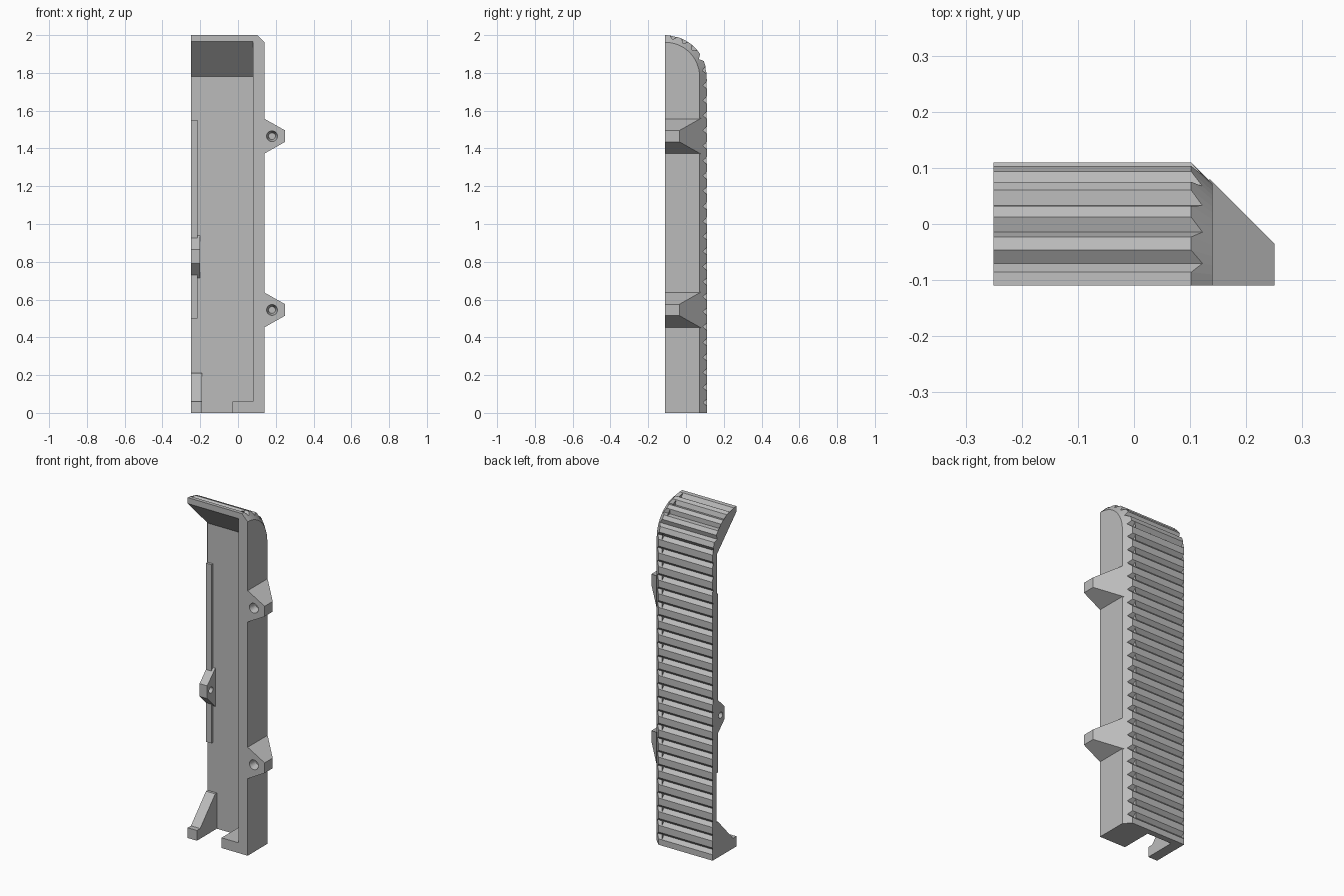
import bpy, bmesh, math
from mathutils import Vector

cube = bpy.data.objects.get("Cube")
if cube:
    bpy.data.objects.remove(cube)

grey = bpy.data.materials.new("grey_plastic")
grey.use_nodes = True
grey.diffuse_color = (0.5, 0.5, 0.5, 1)
grey.node_tree.nodes["Principled BSDF"].inputs["Base Color"].default_value = (0.5, 0.5, 0.5, 1)

FRONT, BACK, FLOOR = -0.11, 0.11, 0.075
LEFT_END, RIGHT_END = -0.25, 0.14
BEND_Z, RADIUS = 1.78, 0.22
DEPTH = 0.02          # groove depth
CHAMFER_X = 0.102


def make(name, bm):
    bmesh.ops.recalc_face_normals(bm, faces=bm.faces)
    mesh = bpy.data.meshes.new(name)
    bm.to_mesh(mesh)
    bm.free()
    mesh.materials.append(grey)
    obj = bpy.data.objects.new(name, mesh)
    bpy.context.collection.objects.link(obj)
    return obj


def loft(name, rings):
    """Skin matching rings of points and cap both ends."""
    bm = bmesh.new()
    rows = [[bm.verts.new(p) for p in ring] for ring in rings]
    n = len(rows[0])
    for a, b in zip(rows, rows[1:]):
        for i in range(n):
            j = (i + 1) % n
            quad = [a[i], a[j], b[j], b[i]]
            # split each quad from its higher ridge corner so flanks stay flat
            if is_flat(a[i].co, a[j].co, b[j].co, b[i].co):
                bm.faces.new(quad)
            elif i < len(PROFILE) and PROFILE[i][1] < PROFILE[j][1]:
                bm.faces.new((a[i], a[j], b[j]))
                bm.faces.new((a[i], b[j], b[i]))
            else:
                bm.faces.new((a[i], a[j], b[i]))
                bm.faces.new((a[j], b[j], b[i]))
    caps = [bm.faces.new(rows[0]), bm.faces.new(rows[-1])]
    bmesh.ops.triangulate(bm, faces=caps)
    return make(name, bm)


def is_flat(a, b, c, d):
    return abs((b - a).cross(c - a).dot(d - a)) < 1e-9


def prism(name, points, low, high, axis):
    """Extrude a 2D outline: axis x takes (y, z) points, axis y takes (x, z)."""
    place = (lambda p, t: (t, p[0], p[1])) if axis == "x" else (lambda p, t: (p[0], t, p[1]))
    bm = bmesh.new()
    face = bm.faces.new([bm.verts.new(place(p, low)) for p in points])
    ext = bmesh.ops.extrude_face_region(bm, geom=[face])
    move = Vector(place((0, 0), high - low))
    bmesh.ops.translate(bm, vec=move, verts=[v for v in ext["geom"] if isinstance(v, bmesh.types.BMVert)])
    return make(name, bm)


def drill(obj, center, axis, r1, r2, length):
    bm = bmesh.new()
    bmesh.ops.create_cone(bm, cap_ends=True, segments=24, radius1=r1, radius2=r2, depth=length)
    rot = Vector((0, 0, 1)).rotation_difference(Vector(axis)).to_matrix()
    bmesh.ops.rotate(bm, verts=bm.verts, matrix=rot)
    bmesh.ops.translate(bm, verts=bm.verts, vec=center)
    cutter = make("hole_cutter", bm)
    cutter.hide_render = True
    mod = obj.modifiers.new("hole", "BOOLEAN")
    mod.operation, mod.object, mod.solver = "DIFFERENCE", cutter, "EXACT"
    bpy.context.view_layer.objects.active = obj
    bpy.ops.object.modifier_apply(modifier=mod.name)
    bpy.data.objects.remove(cutter)


# Ridged back profile: (distance along the surface from the bend, depth)
ARC = RADIUS * math.pi / 2
grooves = [0.035 - 0.08 * k for k in range(22, -1, -1)]
grooves += [RADIUS * math.radians(a) for a in (27.5, 44.5, 61.5, 78.5)]
PROFILE = [(-BEND_Z, 0)]
for s in grooves:
    PROFILE += [(s - 0.02, 0), (s, DEPTH), (s + 0.02, 0)]
PROFILE.append((ARC, 0))


def surface(s, depth):
    if s < 0:
        return BACK - depth, BEND_Z + s
    angle = s / RADIUS
    r = RADIUS - depth
    return FRONT + r * math.cos(angle), BEND_Z + r * math.sin(angle)


def ring(x, inner):
    cut = max(0, x - CHAMFER_X)
    outline = [surface(s, max(d, cut)) for s, d in PROFILE]
    return [(x, y, z) for y, z in outline + inner]


# Back panel with its sloping head
channel = [(FRONT, BEND_Z + 0.185), (FLOOR, BEND_Z), (FLOOR, 0)]
loft("back_panel", [ring(x, channel) for x in (LEFT_END, 0.08)])

# Solid side wall with a chamfered outer edge
loft("side_wall", [ring(x, [(FRONT, 0)]) for x in (0.08, CHAMFER_X, CHAMFER_X + DEPTH, RIGHT_END)])

# Foot ledge beside the wall
prism("foot_ledge", [(FRONT, 0), (FLOOR, 0), (FLOOR, 0.06), (FRONT, 0.06)], -0.03, 0.08, "x")

# Sloped foot bracket on the open edge
prism("foot_bracket", [(FRONT, 0), (FLOOR, 0), (FLOOR, 0.21), (0.06, 0.21), (-0.08, 0.06), (FRONT, 0.06)],
      LEFT_END, -0.19, "x")

# Thin rail along the open edge
prism("edge_rail", [(0.06, 0.5), (FLOOR, 0.5), (FLOOR, 1.55), (0.06, 1.55)], -0.25, -0.215, "x")

# Pierced tab on the rail
tab = prism("rail_tab", [(FLOOR, 0.715), (FLOOR, 0.94), (0.0, 0.865), (0.0, 0.79)], LEFT_END, -0.2, "x")
drill(tab, (-0.225, 0.035, 0.827), (1, 0, 0), 0.018, 0.018, 0.2)

# Screw ears on the outer wall, cut back at an angle
for label, z in (("lower", 0.545), ("upper", 1.465)):
    ear = prism(label + "_screw_ear", [(0.135, z - 0.095), (0.25, z - 0.03), (0.25, z + 0.03), (0.135, z + 0.095)],
                FRONT, 0.08, "y")
    bm = bmesh.new()
    bm.from_mesh(ear.data)
    cut = bmesh.ops.bisect_plane(bm, geom=bm.verts[:] + bm.edges[:] + bm.faces[:], plane_co=(0.25, -0.035, 0),
                                 plane_no=(1, 1, 0), clear_outer=True)
    edges = [e for e in bm.edges if e.is_boundary]
    bmesh.ops.holes_fill(bm, edges=edges)
    bmesh.ops.recalc_face_normals(bm, faces=bm.faces)
    bm.to_mesh(ear.data)
    bm.free()
    drill(ear, (0.18, FRONT + 0.02, z), (0, 1, 0), 0.03, 0.018, 0.05)
